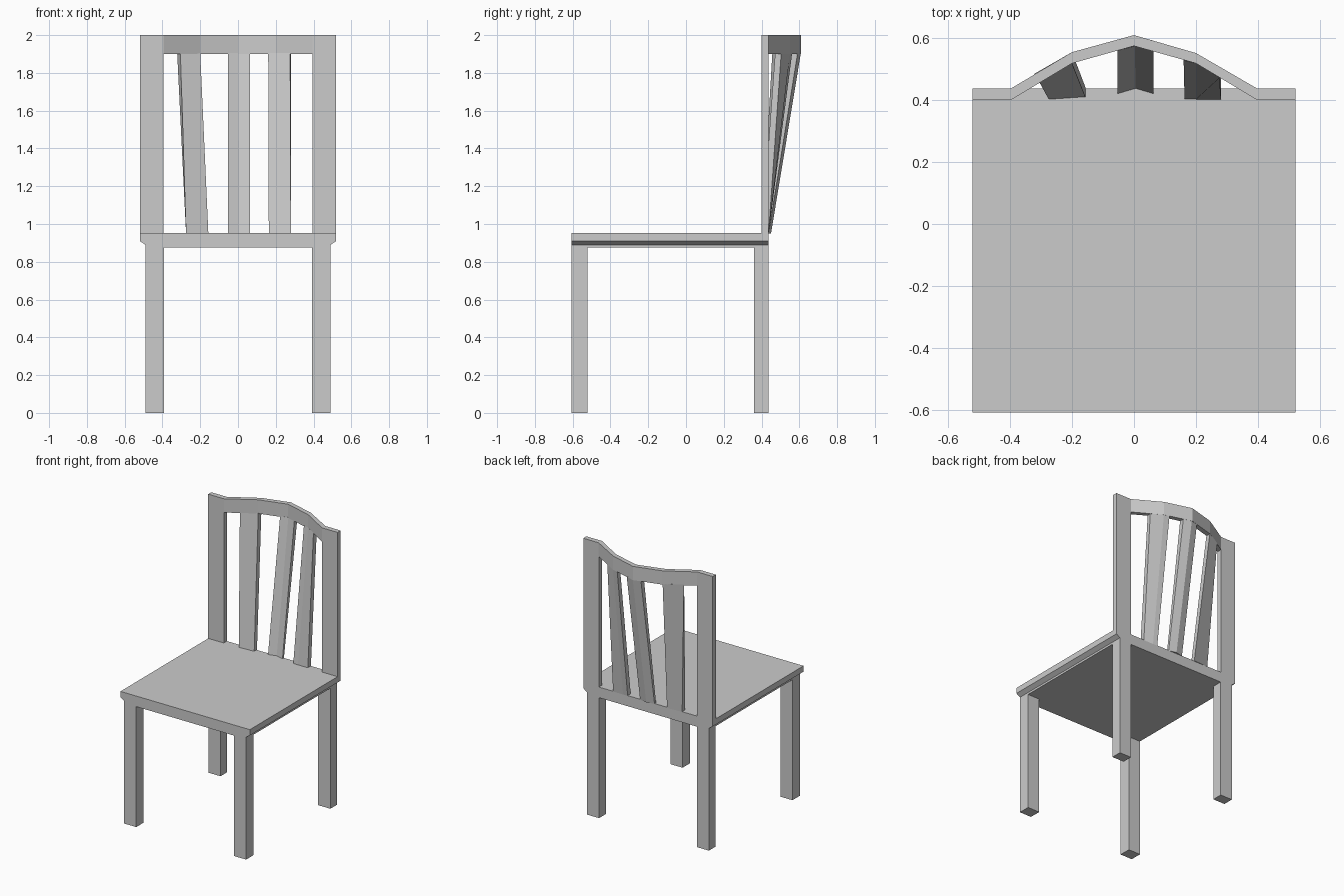
import bpy

if "Cube" in bpy.data.objects:
    bpy.data.objects.remove(bpy.data.objects["Cube"])


def loft(name, bottom, top):
    """Solid between two matching outlines of 3D points."""
    n = len(bottom)
    faces = [tuple(reversed(range(n))), tuple(range(n, 2 * n))]
    faces += [(i, (i + 1) % n, n + (i + 1) % n, n + i) for i in range(n)]
    mesh = bpy.data.meshes.new(name)
    mesh.from_pydata(bottom + top, [], faces)
    mesh.update()
    obj = bpy.data.objects.new(name, mesh)
    bpy.context.collection.objects.link(obj)
    return obj


def prism(name, outline, z0, z1):
    return loft(name, [(x, y, z0) for x, y in outline],
                [(x, y, z1) for x, y in outline])


def box(name, x0, x1, y0, y1, z0, z1):
    x0, x1 = sorted((x0, x1))
    return prism(name, [(x0, y0), (x1, y0), (x1, y1), (x0, y1)], z0, z1)


def slat(name, low_front, low_back, high_front, high_back):
    """Leaning slat; each list runs from left to right in x, y."""
    low = low_front + low_back[::-1]
    high = high_front + high_back[::-1]
    return loft(name, [(x, y, 0.95) for x, y in low],
                [(x, y, 1.905) for x, y in high])


# Seat with chamfered lower side edges
half = [(0.49, 0.875), (0.49, 0.89), (0.52, 0.91), (0.52, 0.952)]
profile = half + [(-x, z) for x, z in reversed(half)]
loft("seat", [(x, 0.437, z) for x, z in reversed(profile)],
     [(x, -0.607, z) for x, z in reversed(profile)])

# Legs and back posts on both sides
for side, s in (("left", -1), ("right", 1)):
    box(f"{side}_front_leg", s * 0.393, s * 0.49, -0.607, -0.522, 0, 0.875)
    box(f"{side}_back_leg", s * 0.393, s * 0.49, 0.36, 0.437, 0, 0.875)
    box(f"{side}_back_post", s * 0.395, s * 0.52, 0.401, 0.437, 0.952, 2.0)

# Faceted bowed top rail
front = [(-0.395, 0.401), (-0.2, 0.518), (0, 0.574), (0.2, 0.518), (0.395, 0.401)]
back = [(-0.395, 0.438), (-0.2, 0.554), (0, 0.609), (0.2, 0.551), (0.395, 0.438)]
prism("top_rail", front + back[::-1], 1.9, 2.0)

# Three slats fanning back from the seat to the rail
slat("left_slat",
     [(-0.275, 0.402), (-0.157, 0.41)], [(-0.275, 0.437), (-0.157, 0.442)],
     [(-0.305, 0.457), (-0.2, 0.518)], [(-0.322, 0.484), (-0.2, 0.554)])
slat("middle_slat",
     [(-0.053, 0.42), (0.005, 0.437), (0.063, 0.42)],
     [(-0.053, 0.437), (0.005, 0.45), (0.063, 0.437)],
     [(-0.053, 0.559), (0.003, 0.574), (0.063, 0.557)],
     [(-0.053, 0.594), (0.003, 0.608), (0.063, 0.591)])
slat("right_slat",
     [(0.163, 0.402), (0.2, 0.402), (0.28, 0.402)],
     [(0.163, 0.437), (0.2, 0.437), (0.28, 0.437)],
     [(0.16, 0.528), (0.2, 0.518), (0.276, 0.472)],
     [(0.16, 0.562), (0.2, 0.551), (0.28, 0.504)])
